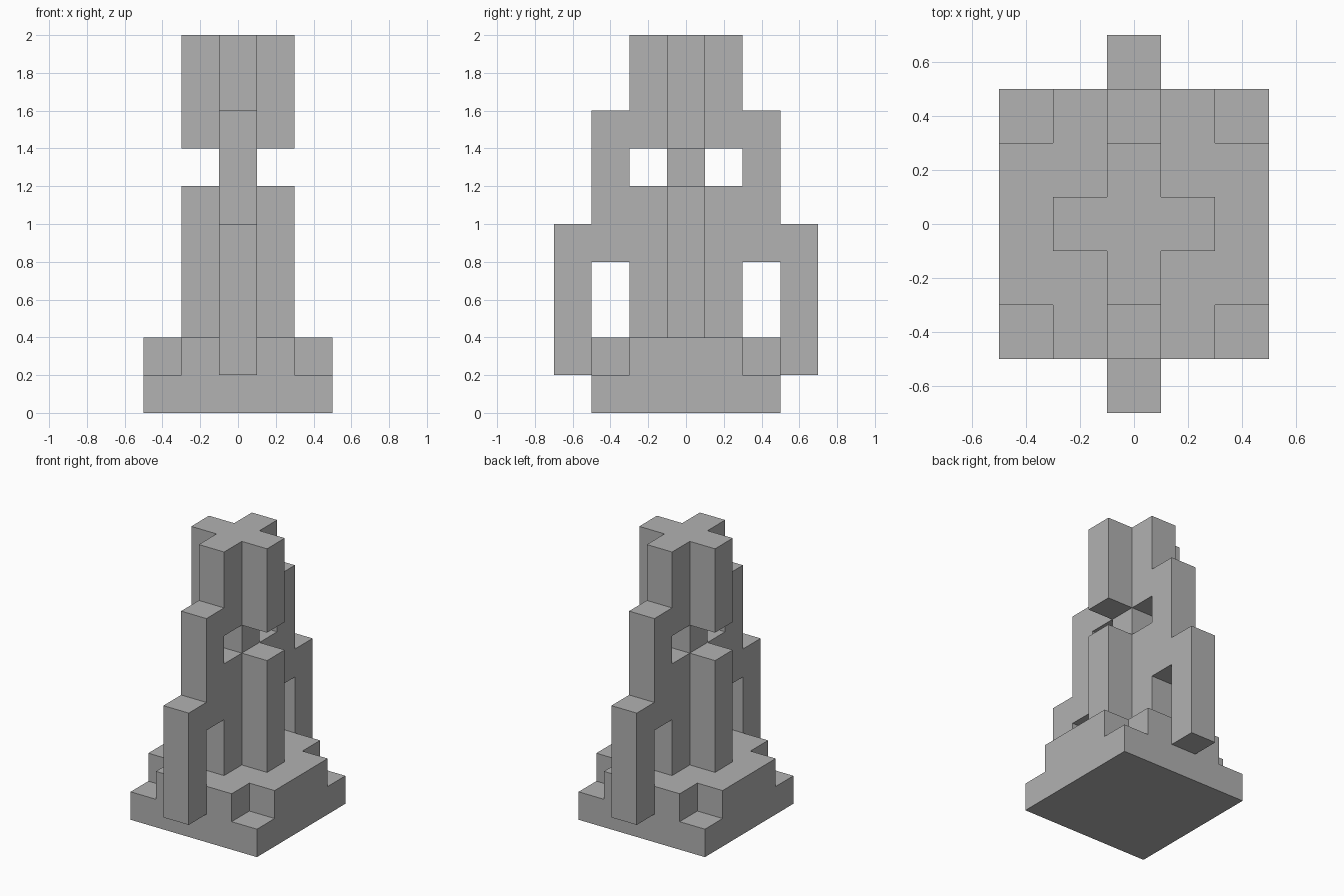
import bpy
import bmesh
from mathutils import Matrix, Vector

cube = bpy.data.objects.get("Cube")
if cube:
    bpy.data.objects.remove(cube, do_unlink=True)

U = 0.2  # one block of the design grid

stone = bpy.data.materials.new("grey_stone")
stone.use_nodes = True
GREY = (0.445, 0.445, 0.445, 1.0)
stone.diffuse_color = GREY
stone.node_tree.nodes["Principled BSDF"].inputs["Base Color"].default_value = GREY


def finish(name, bm):
    bmesh.ops.recalc_face_normals(bm, faces=bm.faces)
    mesh = bpy.data.meshes.new(name)
    bm.to_mesh(mesh)
    bm.free()
    mesh.materials.append(stone)
    obj = bpy.data.objects.new(name, mesh)
    bpy.context.collection.objects.link(obj)
    return obj


def boxes(name, bounds):
    """Boxes given as (low corner, high corner) pairs, in blocks."""
    bm = bmesh.new()
    for low, high in bounds:
        low, high = Vector(low) * U, Vector(high) * U
        size = Matrix.Diagonal(high - low).to_4x4()
        bmesh.ops.create_cube(bm, size=1, matrix=Matrix.Translation((low + high) / 2) @ size)
    return finish(name, bm)


def cut(obj, cutter):
    """Subtract the cutter, bake the result and discard the cutter."""
    cutter.hide_render = True
    mod = obj.modifiers.new("cut", "BOOLEAN")
    mod.operation = "DIFFERENCE"
    mod.solver = "EXACT"
    mod.object = cutter
    graph = bpy.context.evaluated_depsgraph_get()
    baked = bpy.data.meshes.new_from_object(obj.evaluated_get(graph))
    obj.modifiers.clear()
    obj.data = baked
    bpy.data.objects.remove(cutter, do_unlink=True)


# Square plinth with a notch in each upper corner
plinth = boxes("plinth", [((-2.5, -2.5, 0), (2.5, 2.5, 2))])
notches = []
for sx in (-1, 1):
    for sy in (-1, 1):
        xs = sorted((1.5 * sx, 3 * sx))
        ys = sorted((1.5 * sy, 3 * sy))
        notches.append(((xs[0], ys[0], 1), (xs[1], ys[1], 3)))
cut(plinth, boxes("corner_cutter", notches))

# Stepped central wall with arched buttresses, extruded from a mirrored profile
half = [(1.5, 2), (1.5, 4), (2.5, 4), (2.5, 1), (3.5, 1), (3.5, 5),
        (2.5, 5), (2.5, 8), (1.5, 8), (1.5, 10)]
outline = half + [(-y, z) for y, z in reversed(half)]
bm = bmesh.new()
face = bm.faces.new([bm.verts.new((-U / 2, y * U, z * U)) for y, z in outline])
side = bmesh.ops.extrude_face_region(bm, geom=[face])
bmesh.ops.translate(bm, vec=(U, 0, 0),
                    verts=[g for g in side["geom"] if isinstance(g, bmesh.types.BMVert)])
wall = finish("stepped_wall", bm)

# Pair of square windows through the wall
cut(wall, boxes("window_cutter", [((-1, 0.5, 6), (1, 1.5, 7)),
                                  ((-1, -1.5, 6), (1, -0.5, 7))]))

# Side pillars, below and above the window level
for side_name, low, high in (("right", -1.5, -0.5), ("left", 0.5, 1.5)):
    boxes(side_name + "_lower_pillar", [((low, -0.5, 2), (high, 0.5, 6))])
    boxes(side_name + "_upper_pillar", [((low, -0.5, 7), (high, 0.5, 10))])
